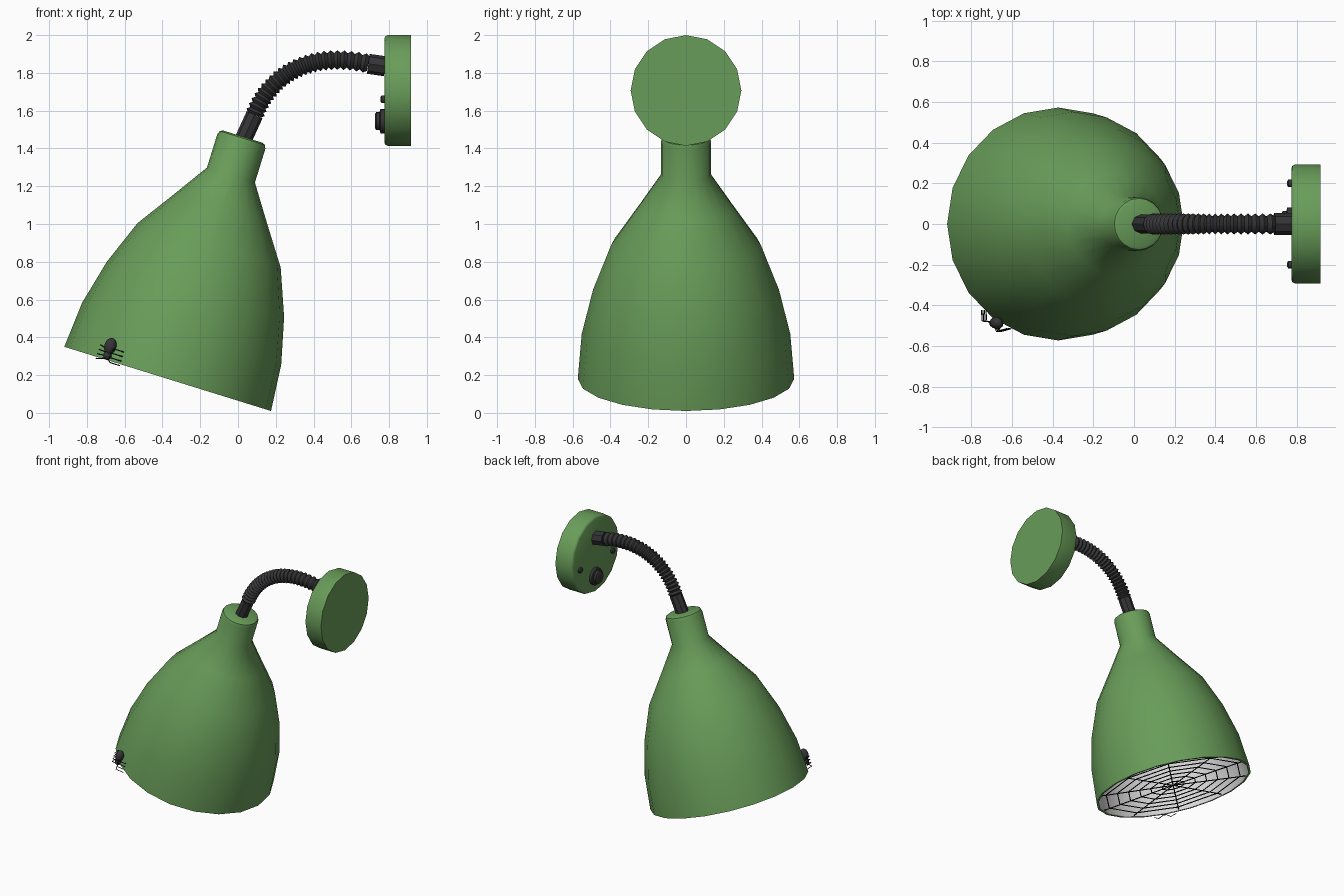
import bpy, bmesh, math
from mathutils import Vector, Matrix
from mathutils.geometry import interpolate_bezier

if "Cube" in bpy.data.objects:
    bpy.data.objects.remove(bpy.data.objects["Cube"])


def material(name, rgb):
    m = bpy.data.materials.new(name)
    m.use_nodes = True
    m.diffuse_color = (*rgb, 1)
    m.node_tree.nodes["Principled BSDF"].inputs["Base Color"].default_value = (*rgb, 1)
    return m


green = material("green enamel", (0.14, 0.335, 0.10))
white = material("white lining", (0.75, 0.75, 0.75))
dark = material("dark rubber", (0.035, 0.035, 0.038))
black = material("black thread", (0.008, 0.008, 0.008))

X, Y, Z = Vector((1, 0, 0)), Vector((0, 1, 0)), Vector((0, 0, 1))


def finish(name, bm, mats, angle, frame=None):
    me = bpy.data.meshes.new(name)
    bm.to_mesh(me)
    bm.free()
    for m in mats:
        me.materials.append(m)
    me.shade_smooth()
    me.set_sharp_from_angle(angle=math.radians(angle))
    ob = bpy.data.objects.new(name, me)
    bpy.context.collection.objects.link(ob)
    if frame:
        ob.matrix_world = frame
    return ob


def loft(name, rings, sides, mats, angle=40, frame=None, first_bands=0):
    """Skin rings of (centre, radius, direction); first_bands use material 1."""
    bm = bmesh.new()
    loops = []
    for c, r, d in rings:
        u = Y.cross(d).normalized()
        loops.append([bm.verts.new(c + r * (u * math.cos(a) + Y * math.sin(a)))
                      for a in (math.tau * k / sides for k in range(sides))])
    for i, (p, q) in enumerate(zip(loops, loops[1:])):
        for k in range(sides):
            n = (k + 1) % sides
            bm.faces.new((p[k], p[n], q[n], q[k])).material_index = int(i < first_bands)
    bm.faces.new(loops[0][::-1]).material_index = int(first_bands > 0)
    bm.faces.new(loops[-1])
    return finish(name, bm, mats, angle, frame)


def lathe(name, origin, axis, profile, sides, mats, **kw):
    rings = [(Vector(origin) + axis * h, r, axis) for r, h in profile]
    return loft(name, rings, sides, mats, **kw)


def threads(name, lines, radius, mat, frame):
    cu = bpy.data.curves.new(name, "CURVE")
    cu.dimensions = "3D"
    cu.bevel_depth = radius
    cu.bevel_resolution = 0
    for pts in lines:
        s = cu.splines.new("POLY")
        s.points.add(len(pts) - 1)
        for p, co in zip(s.points, pts):
            p.co = (*co, 1)
    cu.materials.append(mat)
    ob = bpy.data.objects.new(name, cu)
    bpy.context.collection.objects.link(ob)
    ob.matrix_world = frame


# Tilted frame shared by the shade, web and spider
tilt = Matrix.Translation((-0.3725, 0, 0.18)) @ Matrix.Rotation(math.radians(17.25), 4, "Y")

# Shade: white lining from the inside apex to the rim, then the green outside
inner = [(0.115, 1.1), (0.378, 0.73), (0.474, 0.49), (0.532, 0.25), (0.556, 0)]
outer = [(0.573, 0), (0.552, 0.25), (0.492, 0.495), (0.397, 0.74), (0.25, 0.955),
         (0.133, 1.13), (0.133, 1.315), (0.126, 1.335), (0.11, 1.343)]
lathe("lamp_shade", (0, 0, 0), Z, inner + outer, 20, [green, white],
      frame=tilt, first_bands=len(inner) - 1)

# Ribbed gooseneck with a plain collar at each end
foot, start = Vector((0.02, 0, 1.43)), Vector((0.088, 0, 1.578))
end, wall = Vector((0.69, 0, 1.848)), Vector((0.78, 0, 1.835))
path = interpolate_bezier(start, Vector((0.17, 0, 1.79)), Vector((0.38, 0, 1.92)), end, 49)
ribs = []
for i, p in enumerate(path):
    d = (path[min(i + 1, 48)] - path[max(i - 1, 0)]).normalized()
    ribs.append((p, 0.052 if i % 2 else 0.038, d))
loft("gooseneck", ribs, 12, [dark], angle=30)
for name, a, b, r in (("lower_collar", foot, start, 0.046), ("upper_collar", end, wall, 0.053)):
    d = (b - a).normalized()
    loft(name, [(a, r, d), (b, r, d)], 8, [dark], angle=30)

# Wall plate, switch and screws
lathe("wall_plate", (0.917, 0, 1.707), -X, [(0.293, 0), (0.293, 0.125), (0.287, 0.137), (0.276, 0.142)],
      16, [green])
lathe("switch", (0.776, 0.015, 1.545), -X,
      [(0.065, 0), (0.065, 0.022), (0.048, 0.026), (0.048, 0.044), (0.038, 0.05)], 16, [dark])
for side, y in (("left", 0.2), ("right", -0.2)):
    lathe("screw_" + side, (0.776, y, 1.66), -X, [(0.02, 0), (0.02, 0.016), (0.012, 0.022)], 10, [dark])


# Web across the opening: spokes and rings of straight threads
def polar(r, a, h):
    return Vector((r * math.cos(a), r * math.sin(a), h))


spokes = 10
angles = [math.tau * k / spokes + 0.15 for k in range(spokes)]
web = [[polar(0, 0, 0.015), polar(0.56, a, 0.01)] for a in angles]
for ring in range(1, 7):
    web.append([polar(0.085 * ring, a, 0.014) for a in angles + angles[:1]])
threads("web", web, 0.004, black, tilt)

# Spider sitting on the outside of the shade, near the rim
seat = math.radians(235)
out, along = polar(1, seat, 0), polar(1, seat + math.pi / 2, 0)
for name, h, size in (("spider_abdomen", 0.075, (0.03, 0.033, 0.045)),
                      ("spider_head", 0.025, (0.022, 0.022, 0.024))):
    bm = bmesh.new()
    bmesh.ops.create_uvsphere(bm, u_segments=12, v_segments=8, radius=1)
    place = (Matrix.Translation(out * 0.595 + Z * h) @ Matrix.Rotation(seat, 4, "Z")
             @ Matrix.Diagonal((*size, 1)))
    bm.transform(place)
    finish(name, bm, [dark], 40, tilt)

legs = []
for s in (-1, 1):
    for k in range(4):
        h = 0.01 + 0.013 * k
        tip = h + (k - 1.5) * 0.012
        legs.append([out * 0.59 + Z * h,
                     out * 0.615 + along * s * 0.045 + Z * tip,
                     out * 0.572 + along * s * 0.08 + Z * tip])
threads("spider_legs", legs, 0.003, black, tilt)
